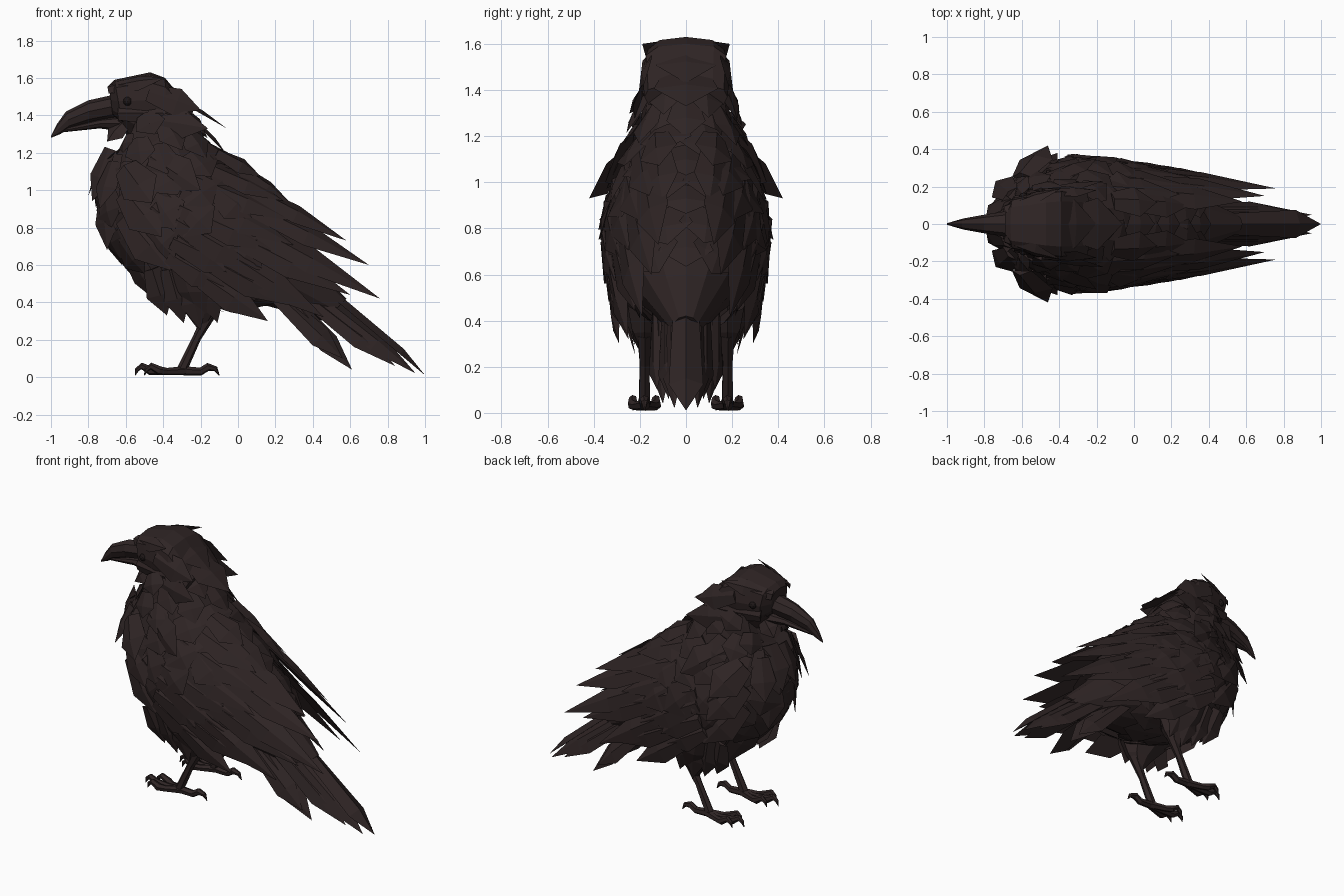
import bpy, bmesh, math, random
from mathutils import Vector as V

random.seed(4)
cube = bpy.data.objects.get("Cube")
if cube:
    bpy.data.objects.remove(cube)


def material(name, rgb):
    m = bpy.data.materials.new(name)
    m.use_nodes = True
    m.diffuse_color = (*rgb, 1)
    bsdf = m.node_tree.nodes["Principled BSDF"]
    bsdf.inputs["Base Color"].default_value = (*rgb, 1)
    bsdf.inputs["Roughness"].default_value = .8
    return m


PLUMAGE = material("dark plumage", (.028, .018, .018))
BLACK = material("eye black", (.012, .008, .008))


def finish(bm, name, mat=PLUMAGE):
    bmesh.ops.recalc_face_normals(bm, faces=bm.faces[:])
    mesh = bpy.data.meshes.new(name)
    bm.to_mesh(mesh)
    bm.free()
    mesh.materials.append(mat)
    bpy.context.collection.objects.link(bpy.data.objects.new(name, mesh))


def ring_point(section, angle, y=0, power=1):
    """Point on the ring between a top and a bottom point; a low power makes it boxy."""
    top_x, top_z, low_x, low_z, width = section
    centre = V((top_x + low_x, 0, top_z + low_z)) / 2
    half = V((top_x - low_x, 0, top_z - low_z)) / 2
    c, s = [math.copysign(abs(v) ** power, v) for v in (math.cos(angle), math.sin(angle))]
    return centre + half * c + V((0, y + width * s, 0))


def join_rings(bm, rings):
    count = len(rings[0])
    for ring, following in zip(rings, rings[1:]):
        for i in range(count):
            j = (i + 1) % count
            bm.faces.new((ring[i], ring[j], following[j], following[i]))
    bm.faces.new(rings[0])
    bm.faces.new(rings[-1])


def loft(bm, sections, sides, y=0, power=1):
    join_rings(bm, [[bm.verts.new(ring_point(section, math.tau * i / sides, y, power)) for i in range(sides)]
                    for section in sections])


def tube(bm, points, radii, sides=6):
    """Faceted tube through points, used for legs and toes."""
    points = [V(p) for p in points]
    rings = []
    for k, (point, radius) in enumerate(zip(points, radii)):
        along = points[min(k + 1, len(points) - 1)] - points[max(k - 1, 0)]
        side = along.cross(V((0, 1, .2))).normalized() * radius
        up = along.normalized().cross(side)
        turns = [math.tau * i / sides for i in range(sides)]
        rings.append([bm.verts.new(point + side * math.cos(turn) + up * math.sin(turn)) for turn in turns])
    join_rings(bm, rings)


def feather(bm, base, tip, width, normal, lift=.02, widest=.55):
    """Pointed ridged blade with a closed underside."""
    base, tip = V(base), V(tip)
    along = tip - base
    side = along.cross(V(normal)).normalized()
    up = side.cross(along).normalized() * lift
    side *= width
    mid = base + along * widest
    base_l, base_r, mid_l, mid_r, base_top, mid_top, end = [bm.verts.new(p) for p in (
        base - side * .6, base + side * .6, mid - side, mid + side, base + up, mid + up, tip)]
    for face in ((base_l, base_top, mid_top, mid_l), (base_top, base_r, mid_r, mid_top),
                 (mid_l, mid_top, end), (mid_top, mid_r, end), (base_l, mid_l, mid_r, base_r),
                 (mid_l, end, mid_r), (base_l, base_r, base_top)):
        bm.faces.new(face)


# Neck and body: top x, top z, bottom x, bottom z, half width
BODY = [(-.66, 1.5, -.64, 1.36, .1), (-.47, 1.6, -.58, 1.27, .16), (-.38, 1.54, -.65, 1.2, .18),
        (-.24, 1.38, -.72, 1.1, .2), (-.13, 1.2, -.75, .92, .27), (0, 1.06, -.67, .7, .33),
        (.15, .92, -.5, .52, .33), (.27, .77, -.18, .4, .26), (.4, .6, .16, .38, .17),
        (.58, .42, .46, .3, .06)]
bm = bmesh.new()
loft(bm, BODY, 12)
finish(bm, "body")

# Boxy flat-topped head
bm = bmesh.new()
loft(bm, [(-.69, 1.56, -.67, 1.4, .08), (-.66, 1.59, -.62, 1.36, .14), (-.47, 1.63, -.5, 1.33, .18),
          (-.39, 1.6, -.38, 1.33, .19), (-.24, 1.42, -.28, 1.32, .18)], 12, power=.65)
finish(bm, "head")


def skin(u, angle):
    k = min(int(u), len(BODY) - 2)
    return ring_point([p + (q - p) * (u - k) for p, q in zip(BODY[k], BODY[k + 1])], angle)


def outward(u, angle, step=.05):
    around = skin(u, angle + step) - skin(u, angle - step)
    normal = around.cross(skin(u + step, angle) - skin(u - step, angle)).normalized()
    centre = (skin(u, 0) + skin(u, math.pi)) / 2
    return normal if normal.dot(skin(u, angle) - centre) > 0 else -normal


# Overlapping body feathers that follow the skin from neck to rump
bm = bmesh.new()
for row in range(9):
    u = 1.9 + row * .62
    count, width = (9, .085) if row < 3 else (11, .12)
    for i in range(count):
        angle = math.tau * (i + row % 2 / 2) / count
        reach = u + random.uniform(.85, 1.15)
        tip = skin(reach, angle) + outward(reach, angle) * random.uniform(.03, .055)
        feather(bm, skin(u, angle), tip, width, outward(u, angle))
finish(bm, "body_feathers")

# Brow, cheek and nape tufts
bm = bmesh.new()
for s in (-1, 1):
    feather(bm, (-.69, s * .08, 1.54), (-.39, s * .19, 1.6), .05, (0, s, .8))
    feather(bm, (-.64, s * .13, 1.41), (-.27, s * .2, 1.41), .06, (0, s, .1))
    feather(bm, (-.48, s * .17, 1.52), (-.2, s * .18, 1.43), .08, (0, s, .4))
    feather(bm, (-.5, s * .17, 1.38), (-.16, s * .23, 1.33), .09, (0, s, .2))
feather(bm, (-.46, 0, 1.6), (-.2, 0, 1.43), .13, (.5, 0, 1))
feather(bm, (-.36, 0, 1.5), (-.06, 0, 1.33), .14, (.5, 0, 1))
finish(bm, "head_tufts")

# Throat and breast tufts
bm = bmesh.new()
for s in (-1, 1):
    feather(bm, (-.6, s * .05, 1.36), (-.7, s * .08, 1.26), .06, (-1, s, 0))
    feather(bm, (-.68, s * .1, 1.22), (-.78, s * .1, .94), .08, (-1, s, 0))
    feather(bm, (-.66, s * .16, 1.15), (-.74, s * .23, .9), .08, (-1, s, 0))
    feather(bm, (-.7, s * .1, 1), (-.7, s * .14, .68), .09, (-1, s, 0))
    feather(bm, (-.62, s * .12, .74), (-.4, s * .16, .38), .1, (-1, s, -.5))
feather(bm, (-.7, 0, 1.2), (-.8, 0, .97), .08, (-1, 0, 0))
feather(bm, (-.73, 0, 1), (-.74, 0, .8), .08, (-1, 0, 0))
finish(bm, "breast_tufts")

# Beak: arched upper part and thinner lower part
bm = bmesh.new()
loft(bm, [(-.62, 1.52, -.6, 1.4, .08), (-.8, 1.48, -.8, 1.36, .05), (-.92, 1.42, -.9, 1.33, .03),
          (-.97, 1.35, -.95, 1.3, .016), (-1, 1.29, -1, 1.28, .004)], 8)
finish(bm, "upper_beak")
bm = bmesh.new()
loft(bm, [(-.6, 1.4, -.58, 1.31, .07), (-.74, 1.38, -.74, 1.33, .04), (-.93, 1.33, -.93, 1.31, .01)], 8)
finish(bm, "lower_beak")

# Wing quill tips from back to lower edge
QUILL_TIPS = [(.3, .1, .91), (.58, .12, .73), (.7, .15, .6), (.76, .19, .42),
              (.6, .22, .44), (.46, .25, .32), (.3, .28, .38), (.16, .29, .3)]
for s, side in ((1, "left"), (-1, "right")):
    bm = bmesh.new()
    for k, tip in enumerate(QUILL_TIPS):
        down = k / (len(QUILL_TIPS) - 1)
        normal = V((.15, s * (.5 + down), 1 - down * .8))
        base = V((-.06 - .24 * down, s * (.12 + .22 * math.sin(down * 2)), 1.16 - .55 * down))
        tip = V(tip) * V((1, s, 1))
        feather(bm, base, tip, .083, normal, .025, .6)
        # Shorter covert layer over each quill
        raised = normal.normalized() * .014 + V((0, 0, .025))
        feather(bm, base.lerp(tip, -.15), base.lerp(tip, .5) + raised, .09, normal, .025)
    # Shoulder coverts flare away from the breast in two columns
    for row in range(3):
        z = 1.12 - row * .13
        feather(bm, (-.6, s * .25, z), (-.46 + row * .05, s * (.42 - row * .04), .93 - row * .18),
                .11, (-.2, s, .25), .03)
        feather(bm, (-.46, s * (.23 + row * .04), z + .05), (-.2 + row * .07, s * .35, 1 - row * .22),
                .11, (-.2, s, .25), .03)
    finish(bm, side + "_wing")

# Roof-shaped tail and under tail feathers
bm = bmesh.new()
feather(bm, (.25, 0, .64), (1, 0, .01), .075, (.6, 0, 1), .035, .82)
for s in (-1, 1):
    for k, (x, z) in enumerate([(.95, .02), (.84, .06), (.61, .04), (.56, .1)]):
        spread = .05 + k * .025
        feather(bm, (.25 - k * .03, s * spread, .57 - k * .03), (x, s * spread, z),
                .07, (.5, s, .8 - k * .15), .02, .7)
finish(bm, "tail")

for s, side in ((1, "left"), (-1, "right")):
    # Feathered thigh merging into the belly
    bm = bmesh.new()
    y = s * .18
    loft(bm, [(0, .64, -.52, .62, .15), (-.05, .46, -.4, .45, .12),
              (-.1, .35, -.28, .33, .06), (-.17, .27, -.22, .26, .02)], 7, y)
    for k in range(4):
        x = -.46 + k * .09
        feather(bm, (x, y + s * .1, .58), (x + .08, y + s * .04, .25 + .04 * abs(k - 2)), .075, (0, s, 0))
    finish(bm, side + "_thigh")

    # Shank, toes and hooked claws
    bm = bmesh.new()
    tube(bm, [(-.15, y, .34), (-.22, y, .21), (-.3, y, .04)], [.035, .023, .028])
    for spread, x in ((-.05, -.5), (0, -.55), (.05, -.5)):
        end = y + spread
        tube(bm, [(-.28, y, .035), (-.38, y + spread * .7, .03), (x + .08, end, .035),
                  (x + .035, end, .06), (x + .01, end, .04), (x, end, .01)],
             [.025, .02, .024, .018, .012, .002])
    tube(bm, [(-.3, y, .035), (-.2, y, .03), (-.16, y, .055), (-.12, y, .045), (-.1, y, .01)],
         [.025, .022, .022, .014, .002])
    finish(bm, side + "_foot")

    # Eye tucked under the brow
    bm = bmesh.new()
    bmesh.ops.create_icosphere(bm, subdivisions=2, radius=.025)
    bmesh.ops.translate(bm, verts=bm.verts[:], vec=(-.59, s * .143, 1.475))
    finish(bm, side + "_eye", BLACK)
